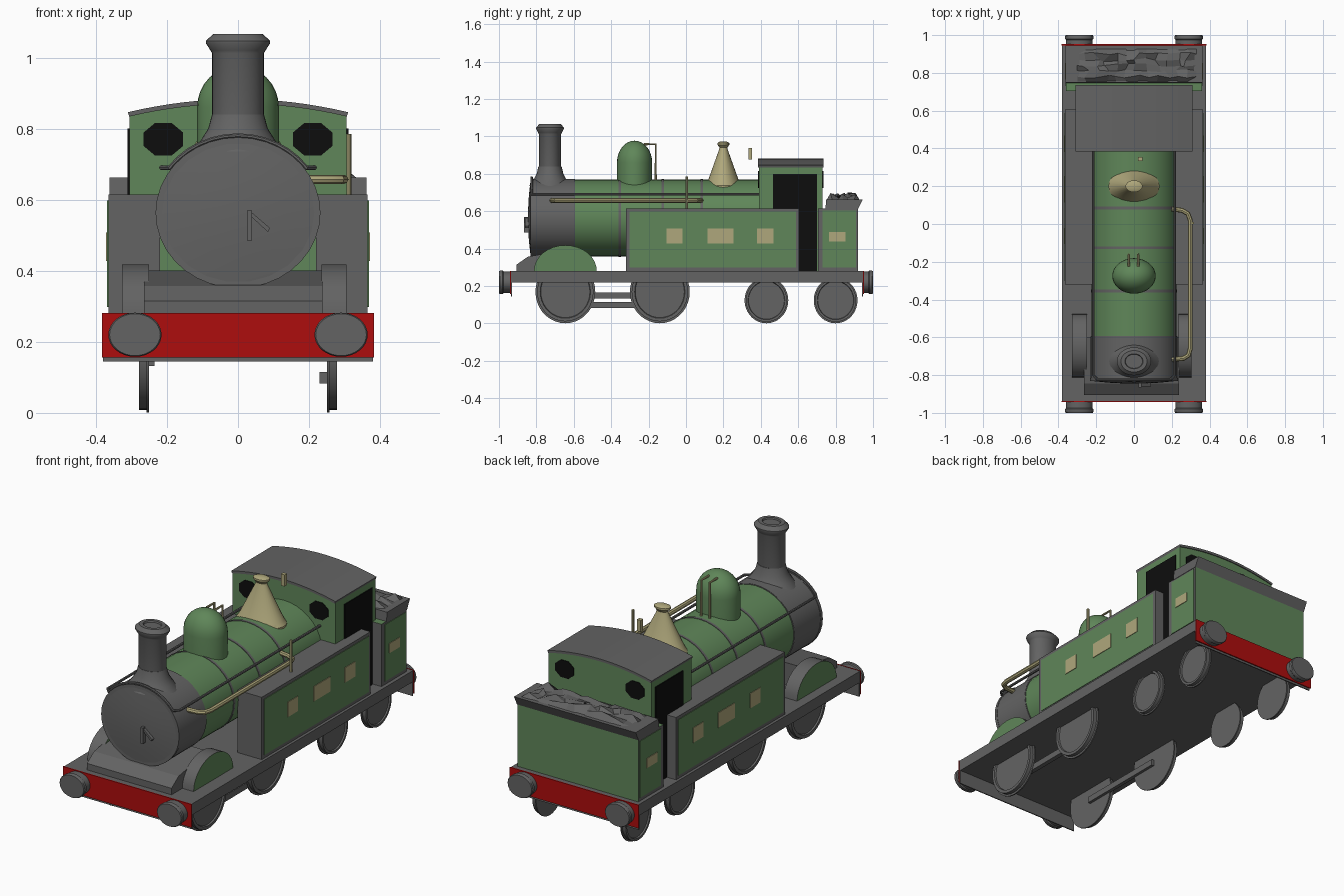
import bpy, bmesh, random
from math import sin, cos, pi
from mathutils import Vector

cube = bpy.data.objects.get("Cube")
if cube:
    bpy.data.objects.remove(cube)


def material(name, r, g, b):
    m = bpy.data.materials.new(name)
    m.use_nodes = True
    m.diffuse_color = (r, g, b, 1)
    m.node_tree.nodes["Principled BSDF"].inputs["Base Color"].default_value = (r, g, b, 1)
    return m


GREY = material("dark grey", .125, .125, .125)
GREEN = material("engine green", .115, .24, .1)
RED = material("beam red", .42, .004, .004)
BRASS = material("pale brass", .43, .39, .2)
BLACK = material("black", .004, .004, .004)


def finish(name, bm, mat, smooth=False):
    bmesh.ops.remove_doubles(bm, verts=bm.verts, dist=1e-5)
    bmesh.ops.recalc_face_normals(bm, faces=bm.faces)
    me = bpy.data.meshes.new(name)
    bm.to_mesh(me)
    bm.free()
    me.materials.append(mat)
    ob = bpy.data.objects.new(name, me)
    bpy.context.collection.objects.link(ob)
    if smooth:
        bpy.ops.object.select_all(action='DESELECT')
        ob.select_set(True)
        bpy.context.view_layer.objects.active = ob
        bpy.ops.object.shade_smooth_by_angle(angle=.6)
    return ob


def prism(name, pts, axis, a, b, mat, smooth=False):
    """Extrude a 2D outline along x, y or z from a to b."""
    bm = bmesh.new()
    place = {'x': lambda p, h: (h, p[0], p[1]), 'y': lambda p, h: (p[0], h, p[1]),
             'z': lambda p, h: (p[0], p[1], h)}[axis]
    lo, hi = [[bm.verts.new(place(p, h)) for p in pts] for h in (a, b)]
    bm.faces.new(lo)
    bm.faces.new(hi)
    for i in range(len(pts)):
        j = (i + 1) % len(pts)
        bm.faces.new((lo[i], lo[j], hi[j], hi[i]))
    return finish(name, bm, mat, smooth)


def box(name, x0, x1, y0, y1, z0, z1, mat):
    return prism(name, [(x0, y0), (x1, y0), (x1, y1), (x0, y1)], 'z', z0, z1, mat)


def lathe(name, prof, axis, centre, su, sv, mat, n=32):
    """Spin (radius, height) pairs about an axis; su and sv stretch the two cross directions."""
    bm = bmesh.new()
    place = {'x': lambda u, v, h: (h, u, v), 'y': lambda u, v, h: (u, h, v),
             'z': lambda u, v, h: (u, v, h)}[axis]
    rings = []
    for r, h in prof:
        ring = [place(r * su * cos(2 * pi * i / n), r * sv * sin(2 * pi * i / n), h) for i in range(n)]
        rings.append([bm.verts.new(Vector(p) + Vector(centre)) for p in ring])
    for a, b in zip(rings, rings[1:]):
        for i in range(n):
            j = (i + 1) % n
            bm.faces.new((a[i], a[j], b[j], b[i]))
    bm.faces.new(rings[0])
    bm.faces.new(rings[-1])
    return finish(name, bm, mat, True)


def tube(name, pts, radius, mat):
    cu = bpy.data.curves.new(name + " path", 'CURVE')
    cu.dimensions = '3D'
    cu.bevel_depth = radius
    cu.bevel_resolution = 2
    cu.use_fill_caps = True
    sp = cu.splines.new('POLY')
    sp.points.add(len(pts) - 1)
    for p, co in zip(sp.points, pts):
        p.co = (*co, 1)
    tmp = bpy.data.objects.new(name + " path", cu)
    bpy.context.collection.objects.link(tmp)
    dg = bpy.context.evaluated_depsgraph_get()
    bm = bmesh.new()
    me = bpy.data.meshes.new_from_object(tmp.evaluated_get(dg))
    bm.from_mesh(me)
    bpy.data.objects.remove(tmp)
    bpy.data.meshes.remove(me)
    for f in bm.faces:
        f.material_index = 0
    return finish(name, bm, mat, True)


def paint(ob, mat, rule):
    ob.data.materials.append(mat)
    for f in ob.data.polygons:
        if rule(f):
            f.material_index = 1


def ellipse(cx, cz, rx, rz, n, start=0., sweep=2 * pi, closed=True):
    k = n if closed else n - 1
    return [(cx + rx * cos(start + sweep * i / k), cz + rz * sin(start + sweep * i / k)) for i in range(n)]


# Footplate, beams and buffers
box("footplate", -.38, .38, -.93, .94, .22, .28, GREY)
for end, y, s in (("front", -.93, -1), ("rear", .94, 1)):
    box(end + "_beam_back", -.38, .38, *sorted((y, y + s * .006)), .145, .28, GREY)
    box(end + "_beam_face", -.383, .383, *sorted((y + s * .006, y + s * .012)), .156, .281, RED)
    for side in (-1, 1):
        lathe(end + "_buffer", [(.93, y), (.93, s * .975), (1, s * .98), (1, s * .995), (.95, s)], 'y',
              (side * .29, 0, .22), .075, .062, GREY)

# Wheels, coupling rods and splashers
for s in (-1, 1):
    for y, r in ((-.645, .16), (-.14, .16), (.43, .117), (.8, .117)):
        lathe("wheel", [(1, s * .25), (1, s * .257), (.94, s * .258), (.94, s * .278), (.84, s * .278),
                        (.82, s * .27)], 'x', (0, y, r * 1.055), r, r * 1.05, GREY, 36)
for name, x0, x1, z in (("left_rod", .23, .255, .082), ("right_rod", -.255, -.235, .132)):
    box(name, x0, x1, -.645, -.14, z, z + .033, GREY)
for name, x0, x1 in (("left_splasher", .235, .305), ("right_splasher", -.327, -.25)):
    arch = prism(name, ellipse(-.645, .28, .168, .138, 17, 0, pi, False), 'x', x0, x1, GREY, True)
    paint(arch, GREEN, lambda f: abs(f.normal.x) > .9)

# Boiler, smokebox and bands
AX = (0, 0, .563)
lathe("boiler", [(1, -.6), (1, .4)], 'y', AX, .226, .206, GREEN, 36)
lathe("smokebox", [(1, -.825), (1, -.595)], 'y', AX, .23, .21, GREY, 36)
lathe("smokebox_door", [(.97, -.82), (.95, -.832), (.6, -.84), (.25, -.844), (0, -.845)], 'y',
      AX, .226, .206, GREY, 22)
for y in (-.6, -.355, -.125, .085):
    lathe("boiler_band", [(1, y - .007), (1, y + .007)], 'y', AX, .2285, .2085, GREY, 36)
prism("smokebox_saddle", [(-.905, .28), (-.905, .315), (-.845, .357), (-.6, .4), (-.6, .28)],
      'x', -.265, .238, GREY)
box("door_handle", .025, .039, -.865, -.842, .485, .57, GREY)
prism("door_latch", [(.034, .555), (.04, .563), (.09, .52), (.084, .509)], 'y', -.86, -.842, GREY)

# Handrail that runs along both sides and over the smokebox front
brow = [(x, -.825, z) for x, z in ellipse(0, .563, .236, .217, 13, .62, pi - 1.24, False)]
tube("handrail", [(.215, .39, .69)] + [(.215, -.8, .69)] + brow + [(-.215, -.8, .69), (-.215, .39, .69)],
     .007, GREY)
lathe("smokebox_front_ring", [(1, -.832), (1, -.815)], 'y', AX, .232, .212, GREY, 36)

# Chimney, dome and safety valve
lathe("chimney", [(1, .7), (1, 1.012), (1.06, 1.02), (1.24, 1.04), (1.24, 1.047), (.95, 1.066), (.66, 1.066),
                  (.62, 1.058)], 'z', (0, -.727, 0), .073, .06, GREY)
lathe("chimney_flare", [(1.8, .735), (1.45, .765), (1.15, .8), (1, .84)], 'z', (0, -.727, 0), .073, .062, GREY)
lathe("dome", [(1, .72), (1, .86)] + [(cos(a * pi / 16), .86 + .117 * sin(a * pi / 16)) for a in range(1, 9)],
      'z', (0, -.275, 0), .115, .094, GREEN)
lathe("valve_cone", [(1, .72), (1, .738), (.9, .755), (.26, .925), (.22, .94), (.33, .955), (.33, .965),
                     (.2, .972)], 'z', (0, .2, 0), .135, .095, BRASS)
for x in (-.028, .022):
    tube("valve_pipe", [(x, -.225, .958), (x, -.162, .958), (x, -.162, .75)], .006, BRASS)
box("whistle", .022, .044, .333, .354, .876, .938, BRASS)

# Ejector pipe on the left side
tube("ejector_pipe", [(.2, -.717, .657), (.26, -.712, .657), (.288, -.695, .657), (.298, -.66, .657),
                      (.298, .02, .657), (.285, .055, .657), (.255, .072, .657), (.2, .08, .657)], .013, BRASS)
tube("pipe_stand", [(.312, .005, .615), (.312, .005, .785)], .007, BRASS)

# Cab with curved roof
def roof_line(half, z, rise):
    return [(half * t / 8, z + rise * (1 - (t / 8) ** 2)) for t in range(8, -9, -1)]


top = roof_line(.306, .834, .036)
prism("cab", [(-.306, .28), (.306, .28)] + top, 'y', .39, .73, GREEN)
prism("cab_roof", top + roof_line(.31, .846, .037)[::-1], 'y', .385, .735, GREY)
for s in (-1, 1):
    for y in (.386, .728):
        prism("cab_window", ellipse(s * .21, .77, .06, .05, 8, pi / 8), 'y', y, y + .006, BLACK)
    x0, x1 = sorted((s * .304, s * .311))
    prism("cab_doorway", [(.465, .6), (.605, .6), (.605, .28), (.7, .28), (.7, .8), (.465, .8)],
          'x', x0, x1, BLACK)

# Side tanks and bunker, framed panels with brass plates
def side_panel(name, s, x, y0, y1, z0, z1, mat):
    box(name, *sorted((s * (x - .001), s * (x + .003))), y0, y1, z0, z1, mat)


bunker = box("bunker", -.36, .36, .705, .92, .28, .615, GREY)
paint(bunker, GREEN, lambda f: f.normal.y > .9 or f.normal.z > .9)
for s in (-1, 1):
    box("side_tank", *sorted((s * .22, s * .365)), -.32, .605, .28, .615, GREY)
    side_panel("tank_panel", s, .365, -.302, .588, .298, .598, GREEN)
    side_panel("bunker_panel", s, .36, .73, .908, .298, .603, GREEN)
    for y0, y1 in ((-.105, -.02), (.115, .255), (.38, .468)):
        side_panel("tank_plate", s, .368, y0, y1, .428, .508, BRASS)
    side_panel("bunker_plate", s, .363, .765, .853, .438, .49, BRASS)
prism("bunker_flare", [(.745, .612), (.92, .612), (.945, .663), (.75, .663)], 'x', -.362, .362, GREY)

# Heap of coal
random.seed(4)
bm = bmesh.new()
bmesh.ops.create_grid(bm, x_segments=12, y_segments=6, size=1)
for v in bm.verts:
    edge = max(abs(v.co.x), abs(v.co.y)) > .95
    v.co.x = .015 + v.co.x * .32 + (0 if edge else random.uniform(-.02, .02))
    v.co.y = .84 + v.co.y * .088 + (0 if edge else random.uniform(-.01, .01))
    v.co.z = .66 if edge else random.uniform(.666, .7)
finish("coal", bm, GREY)
